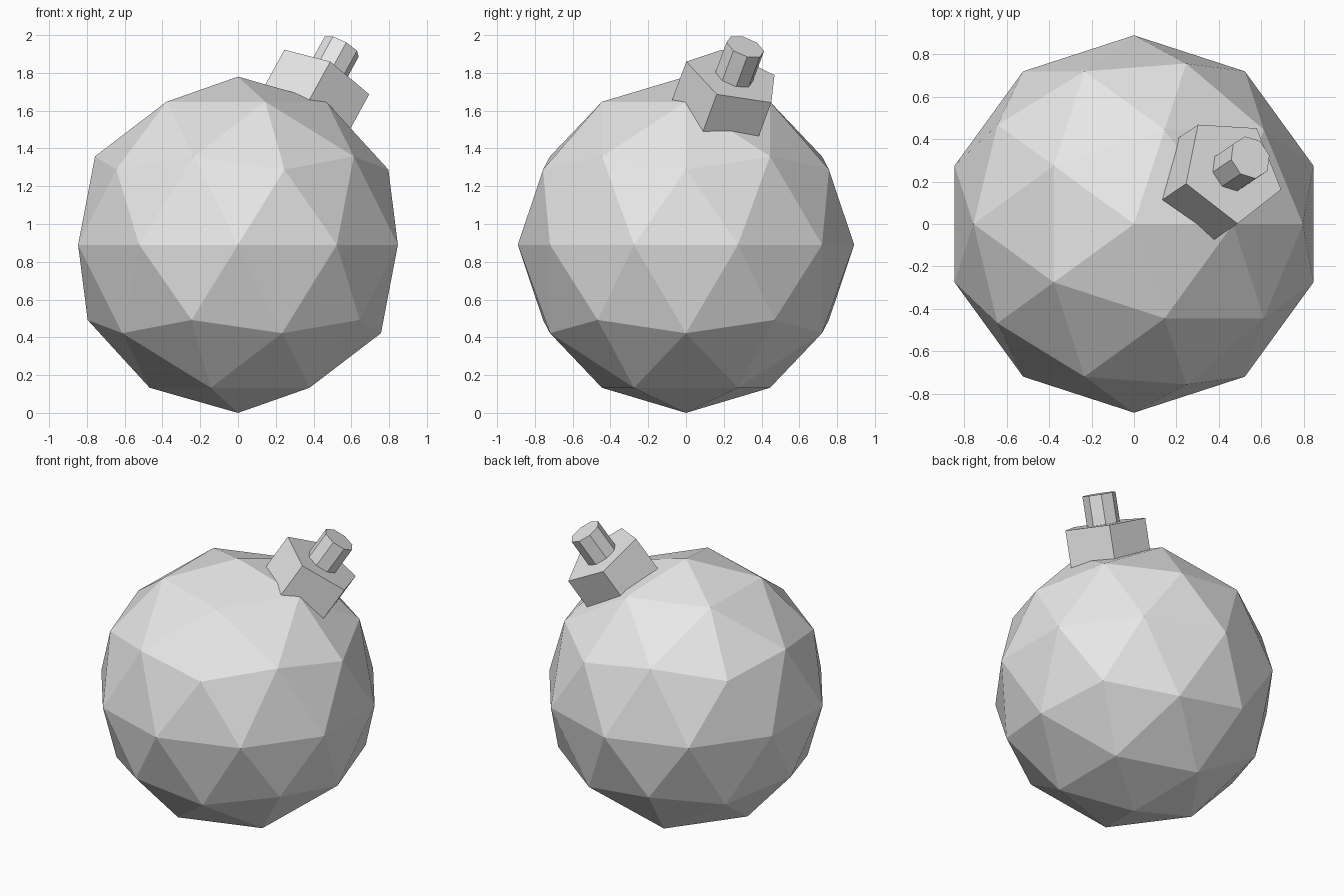
import bpy
from mathutils import Matrix, Vector

cube = bpy.data.objects.get("Cube")
if cube:
    bpy.data.objects.remove(cube, do_unlink=True)

# One plain grey for every part
grey = bpy.data.materials.new("light_grey")
grey.use_nodes = True
colour = (0.8, 0.8, 0.8, 1)
grey.diffuse_color = colour
grey.node_tree.nodes["Principled BSDF"].inputs["Base Color"].default_value = colour

# Frame of the tilted neck: z runs out of the ball, y points at a shared corner
axis = Vector((0.457, 0.31, 0.833)).normalized()
corner = Vector((0.44, 0.74, -0.52))
corner = (corner - axis * corner.dot(axis)).normalized()
side = corner.cross(axis)
tilt = Matrix((side, corner, axis)).transposed().to_4x4()
cap_top = Vector((0.462, 0.255, 1.78))


def finish(name):
    obj = bpy.context.object
    obj.name = name
    obj.data.materials.append(grey)
    return obj


def tilted_prism(name, sides, radius, bottom, top):
    """Prism along the neck axis; bottom and top are measured from the cap face."""
    bpy.ops.mesh.primitive_cylinder_add(vertices=sides, radius=radius, depth=top - bottom)
    obj = finish(name)
    centre = cap_top + axis * (top + bottom) / 2
    obj.matrix_world = Matrix.Translation(centre) @ tilt


# Faceted ball standing on the ground
bpy.ops.mesh.primitive_ico_sphere_add(subdivisions=2, radius=0.89, location=(0, 0, 0.89))
finish("ball_body")

# Five-sided cap sunk into the ball, with an eight-sided stem on it
tilted_prism("neck_cap", 5, 0.267, -0.36, 0)
tilted_prism("fuse_stem", 8, 0.105, -0.1, 0.19)
